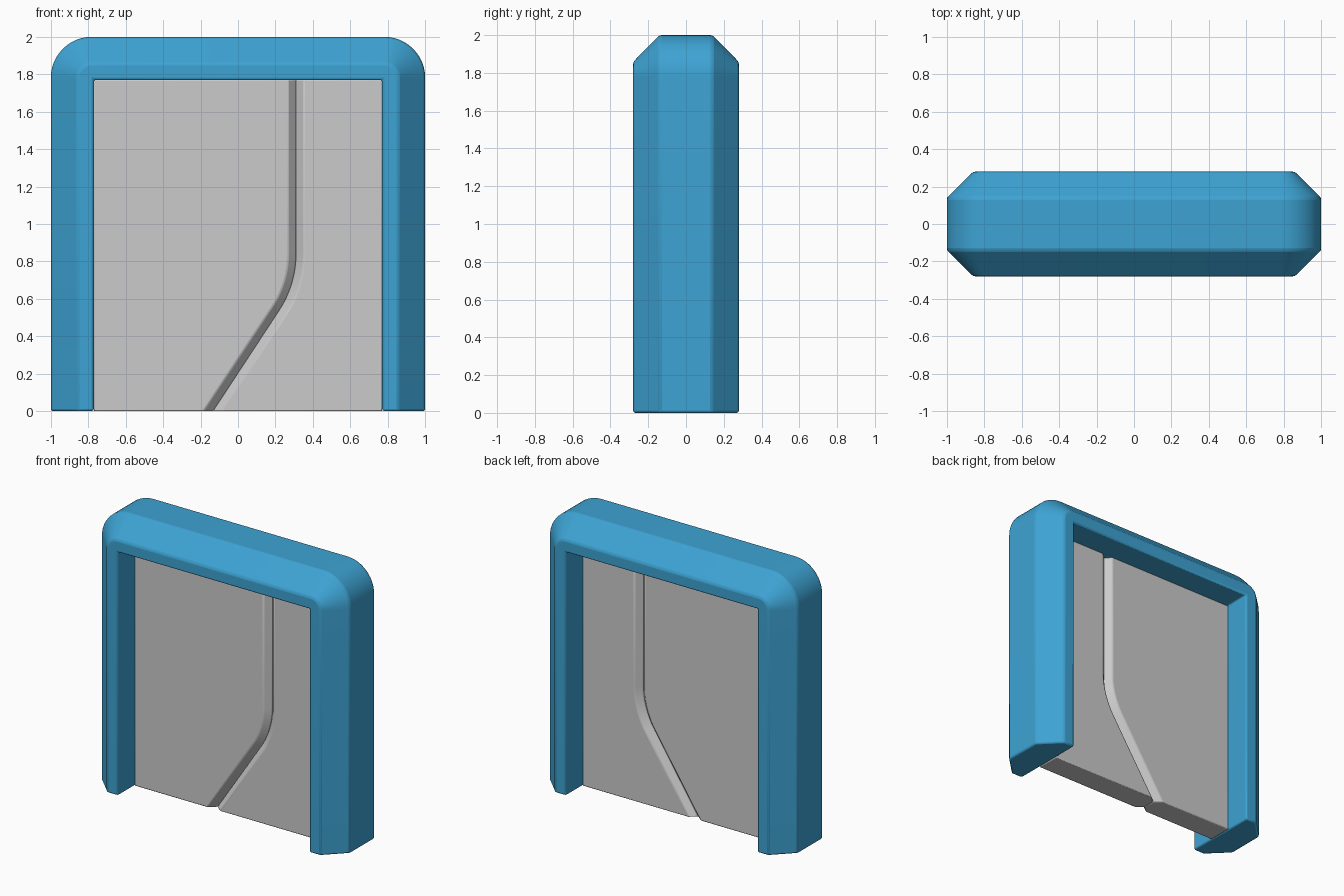
import bpy, bmesh, math

if "Cube" in bpy.data.objects:
    bpy.data.objects.remove(bpy.data.objects["Cube"])


def finish(name, bm, bevel, mat=None):
    """Turn a bmesh into an object with a small edge rounding."""
    bmesh.ops.remove_doubles(bm, verts=bm.verts, dist=1e-5)
    bmesh.ops.recalc_face_normals(bm, faces=bm.faces)
    me = bpy.data.meshes.new(name)
    bm.to_mesh(me)
    bm.free()
    ob = bpy.data.objects.new(name, me)
    bpy.context.collection.objects.link(ob)
    if mat:
        me.materials.append(mat)
    mod = ob.modifiers.new("soft_edges", 'BEVEL')
    mod.width = bevel
    mod.segments = 2
    mod.limit_method = 'ANGLE'
    mod.angle_limit = math.radians(30)
    bpy.ops.object.select_all(action='DESELECT')
    bpy.context.view_layer.objects.active = ob
    ob.select_set(True)
    bpy.ops.object.shade_smooth_by_angle(angle=math.radians(30))
    return ob


def loft(rows):
    """Solid skinned through equal closed cross-sections, capped at both ends."""
    bm = bmesh.new()
    vs = [[bm.verts.new(p) for p in row] for row in rows]
    n = len(rows[0])
    for a, b in zip(vs, vs[1:]):
        for i in range(n):
            j = (i + 1) % n
            bm.faces.new((a[i], a[j], b[j], b[i]))
    bm.faces.new(vs[0])
    bm.faces.new(vs[-1])
    return bm


blue = bpy.data.materials.new("blue_frame")
blue.diffuse_color = (0.047, 0.367, 0.655, 1)
blue.use_nodes = True
blue.node_tree.nodes["Principled BSDF"].inputs["Base Color"].default_value = blue.diffuse_color

# Door frame: chamfered section (inset from outside, y) swept up, over and down
SECTION = [(0, -0.14), (0.142, -0.28), (0.23, -0.28),
           (0.23, 0.28), (0.142, 0.28), (0, 0.14)]
R, STEPS = 0.22, 12


def half_path(d):
    """Right half of the arch at inset d: foot, then the concentric corner."""
    r = max(R - d, 0)
    cx, cz = 1 - d - r, 2 - d - r
    arc = [(cx + r * math.cos(a), cz + r * math.sin(a))
           for a in (math.pi / 2 * i / STEPS for i in range(STEPS + 1))]
    return [(1 - d, 0)] + arc


paths = []
for d, y in SECTION:
    right = half_path(d)
    full = right + [(-x, z) for x, z in reversed(right)]
    paths.append([(x, y, z) for x, z in full])
finish("door_frame", loft(list(zip(*paths))), 0.012, blue)

# Seam between the door panels: (x, z, slope angle), slanted then curving upright
TILT, BEND, Z0, SX = math.radians(33.3), 0.55, 0.84, 0.31
seam = [(SX, 1.77, 0.0)]
for i in range(13):
    a = TILT * i / 12
    seam.append((SX - BEND * (1 - math.cos(a)), Z0 - BEND * math.sin(a), a))
x, z, a = seam[-1]
seam.append((x - z * math.tan(TILT), 0.0, TILT))

# Two door panels with a V groove where they meet, front and back
T, C = 0.09, 0.042
for name, side in (("left_door_panel", -1), ("right_door_panel", 1)):
    rows = []
    for x, z, a in seam:
        e, s = side * 0.77, x + side * C / math.cos(a)
        rows.append([(e, -T, z), (e, T, z), (s, T, z),
                     (x, T - C, z), (x, C - T, z), (s, -T, z)])
    finish(name, loft(rows), 0.007)
